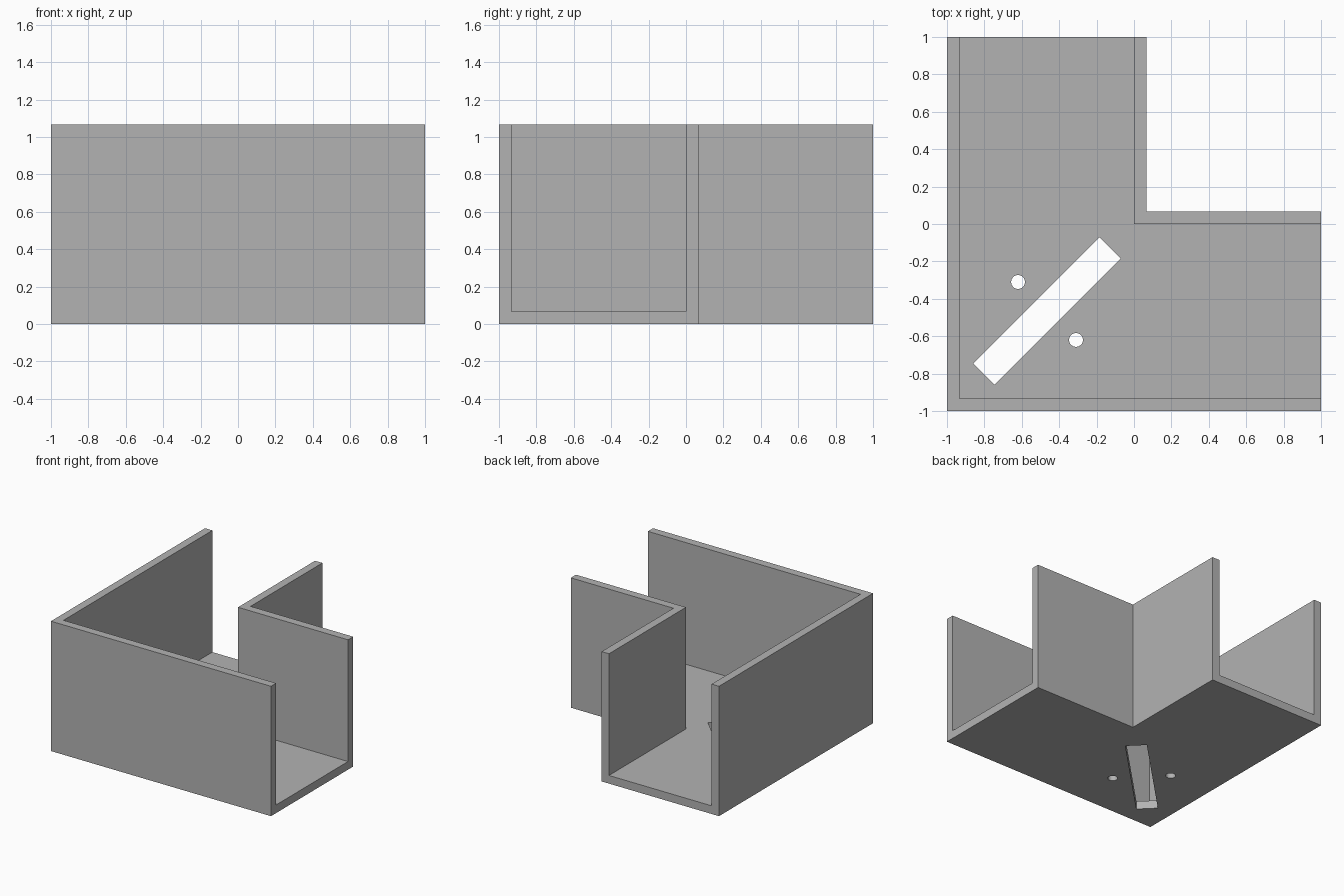
import bpy
import bmesh
import math
from mathutils import Matrix, Vector

if "Cube" in bpy.data.objects:
    bpy.data.objects.remove(bpy.data.objects["Cube"], do_unlink=True)

T = 0.067        # wall and floor thickness
H = 1 + T        # overall height

grey = bpy.data.materials.new("plain grey")
grey.use_nodes = True
colour = (0.45, 0.45, 0.45, 1)
grey.diffuse_color = colour
grey.node_tree.nodes["Principled BSDF"].inputs["Base Color"].default_value = colour


def prism(name, outline, z0, z1):
    """Extrude a counter-clockwise outline from z0 to z1."""
    bm = bmesh.new()
    face = bm.faces.new([bm.verts.new((x, y, z0)) for x, y in outline])
    top = bmesh.ops.extrude_face_region(bm, geom=[face])["geom"]
    verts = [g for g in top if isinstance(g, bmesh.types.BMVert)]
    bmesh.ops.translate(bm, verts=verts, vec=(0, 0, z1 - z0))
    bmesh.ops.recalc_face_normals(bm, faces=bm.faces)
    mesh = bpy.data.meshes.new(name)
    bm.to_mesh(mesh)
    bm.free()
    mesh.materials.append(grey)
    obj = bpy.data.objects.new(name, mesh)
    bpy.context.collection.objects.link(obj)
    return obj


def corner_outline(low, inner, end):
    """L-shaped outline with arms towards +x and +y."""
    return [(low, low), (end, low), (end, inner),
            (inner, inner), (inner, end), (low, end)]


def cut(target, cutter):
    """Subtract a cutter from the target and discard it."""
    cutter.hide_render = True
    mod = target.modifiers.new("cut", "BOOLEAN")
    mod.operation = "DIFFERENCE"
    mod.solver = "EXACT"
    mod.object = cutter
    bpy.context.view_layer.objects.active = target
    bpy.ops.object.modifier_apply(modifier=mod.name)
    bpy.data.objects.remove(cutter, do_unlink=True)


# Corner channel: solid L block hollowed by an open-ended L cavity
channel = prism("corner_channel", corner_outline(-1, T, 1), 0, H)
cut(channel, prism("cavity", corner_outline(T - 1, 0, 1.2), T, H + 0.2))

# Diagonal slot through the floor
turn = Matrix.Rotation(math.radians(45), 2)
centre = Vector((-0.465, -0.465))
half_l, half_w = 0.477, 0.081
slot = [centre + turn @ Vector((sx * half_l, sy * half_w))
        for sx, sy in ((-1, -1), (1, -1), (1, 1), (-1, 1))]
cut(channel, prism("slot", slot, -0.1, 0.2))

# Round screw holes either side of the slot
for side in (-1, 1):
    hole = centre + turn @ Vector((0, side * 0.219))
    ring = [hole + Vector((math.cos(a), math.sin(a))) * 0.037
            for a in (i * math.tau / 32 for i in range(32))]
    cut(channel, prism("screw_hole", ring, -0.1, 0.2))
